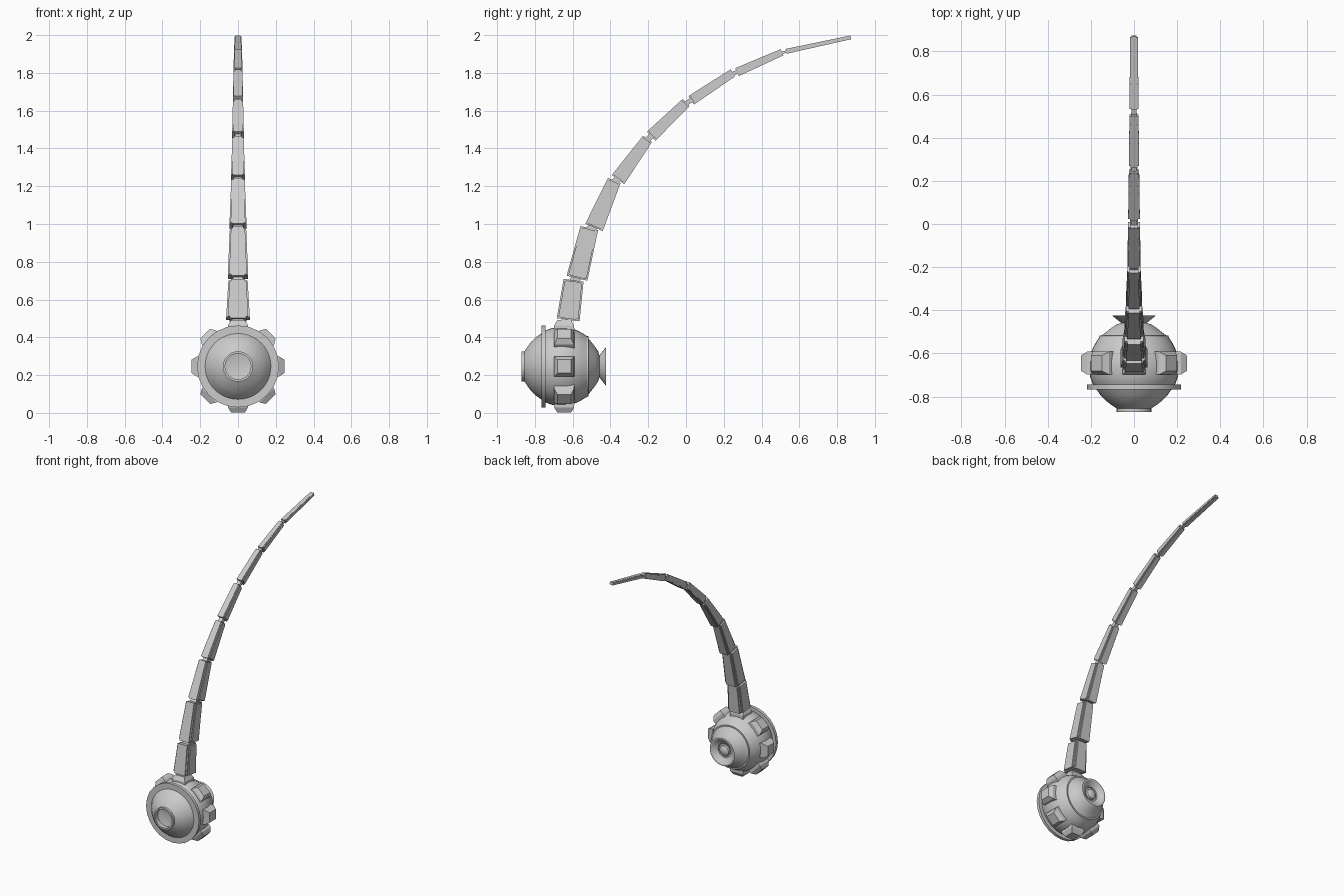
import bpy, bmesh, math
from mathutils import Vector, Matrix

cube = bpy.data.objects.get("Cube")
if cube:
    bpy.data.objects.remove(cube)

grey = bpy.data.materials.new("grey metal")
grey.use_nodes = True
COLOUR = (0.6, 0.6, 0.6, 1)
grey.diffuse_color = COLOUR
grey.node_tree.nodes["Principled BSDF"].inputs["Base Color"].default_value = COLOUR

CENTRE = Vector((0, -0.645, 0.246))


def finish(name, bm, smooth=False):
    bmesh.ops.recalc_face_normals(bm, faces=bm.faces)
    mesh = bpy.data.meshes.new(name)
    bm.to_mesh(mesh)
    bm.free()
    mesh.materials.append(grey)
    obj = bpy.data.objects.new(name, mesh)
    bpy.context.collection.objects.link(obj)
    if smooth:
        bpy.ops.object.select_all(action='DESELECT')
        obj.select_set(True)
        bpy.context.view_layer.objects.active = obj
        bpy.ops.object.shade_smooth_by_angle(angle=math.radians(32))
    return obj


def lathe(name, profile, sides=40, closed=False):
    """Spin (y, radius) points about the body's front-to-back axis."""
    bm = bmesh.new()
    verts = [bm.verts.new((0, y, CENTRE.z + r)) for y, r in profile]
    pairs = list(zip(verts, verts[1:])) + ([(verts[-1], verts[0])] if closed else [])
    edges = [bm.edges.new(p) for p in pairs]
    bmesh.ops.spin(bm, geom=verts + edges, cent=(0, 0, CENTRE.z), axis=(0, 1, 0),
                   angle=2 * math.pi, steps=sides)
    bmesh.ops.remove_doubles(bm, verts=bm.verts, dist=1e-4)
    return finish(name, bm, True)


def add_frustum(bm, base, top, base_size, top_size, side=Vector((1, 0, 0))):
    """Tapered box from base to top; sizes are (along side, across side)."""
    axis = (top - base).normalized()
    other = axis.cross(side)
    rings = []
    for p, (a, b) in ((base, base_size), (top, top_size)):
        rings.append([bm.verts.new(p + side * a / 2 * i + other * b / 2 * j)
                      for i, j in ((-1, -1), (1, -1), (1, 1), (-1, 1))])
    bm.faces.new(rings[0])
    bm.faces.new(rings[1])
    for k in range(4):
        n = (k + 1) % 4
        bm.faces.new((rings[0][k], rings[0][n], rings[1][n], rings[1][k]))


# Round body: recessed nose, front dome, shell and stepped rear dome
lathe("body", [
    (-0.825, 0), (-0.84, 0.068), (-0.872, 0.068), (-0.872, 0.08), (-0.855, 0.08),
    (-0.842, 0.1), (-0.82, 0.13), (-0.795, 0.154), (-0.765, 0.175), (-0.74, 0.192),
    (-0.71, 0.203), (-0.675, 0.209), (-0.64, 0.209), (-0.605, 0.202), (-0.57, 0.188),
    (-0.545, 0.174), (-0.523, 0.16), (-0.517, 0.16), (-0.517, 0.15), (-0.498, 0.125),
    (-0.48, 0.103), (-0.465, 0.08), (-0.458, 0.055), (-0.455, 0)])
lathe("front_rim", [(-0.766, 0.165), (-0.766, 0.217), (-0.744, 0.217), (-0.744, 0.165)],
      24, True)

# Flared rear nozzle with a small core
lathe("rear_nozzle", [(-0.47, 0.055), (-0.46, 0.057), (-0.424, 0.102), (-0.424, 0.092),
                      (-0.45, 0.052), (-0.47, 0.045)], 32, True)
lathe("nozzle_core", [(-0.46, 0.04), (-0.445, 0.036), (-0.436, 0.02), (-0.434, 0)], 24)

# Eight raised blocks around the body
bm = bmesh.new()
for i in range(8):
    a = i * math.pi / 4
    out = Vector((math.cos(a), 0, math.sin(a)))
    add_frustum(bm, CENTRE + out * 0.18, CENTRE + out * 0.217, (0.108, 0.108), (0.106, 0.106),
                Vector((0, 1, 0)))
    add_frustum(bm, CENTRE + out * 0.217, CENTRE + out * 0.245, (0.106, 0.106), (0.072, 0.072),
                Vector((0, 1, 0)))
finish("body_blocks", bm)

# Tail segments: base (y, z), tip (y, z), x widths, depths
SEGMENTS = [
    ((-0.624, 0.493), (-0.595, 0.702), (0.125, 0.102), (0.122, 0.106)),
    ((-0.577, 0.713), (-0.512, 0.978), (0.108, 0.086), (0.113, 0.095)),
    ((-0.487, 0.982), (-0.380, 1.230), (0.090, 0.072), (0.100, 0.072)),
    ((-0.360, 1.235), (-0.204, 1.450), (0.074, 0.060), (0.082, 0.058)),
    ((-0.184, 1.465), (0.000, 1.643), (0.062, 0.054), (0.066, 0.052)),
    ((0.028, 1.655), (0.248, 1.800), (0.054, 0.048), (0.054, 0.044)),
    ((0.270, 1.804), (0.508, 1.909), (0.048, 0.042), (0.046, 0.036)),
    ((0.530, 1.914), (0.872, 1.988), (0.042, 0.036), (0.026, 0.020)),
]
previous = Vector((0, -0.64, 0.47))
for n, (b, t, w, d) in enumerate(SEGMENTS, 1):
    base, top = Vector((0, *b)), Vector((0, *t))
    axis = (top - base).normalized()
    bm = bmesh.new()
    # Crossed bars leave a stepped groove along every corner
    for fw, fd, trim in ((1.0, 0.7, 0.006), (0.7, 1.0, 0.0), (0.87, 0.87, 0.01)):
        add_frustum(bm, base + axis * trim, top - axis * trim,
                    (w[0] * fw, d[0] * fd), (w[1] * fw, d[1] * fd))
    finish(f"tail_segment_{n}", bm)
    # Slim joint to the part before
    bm = bmesh.new()
    size = (w[0] * 0.5, d[0] * 0.45)
    add_frustum(bm, previous, base + axis * 0.02, size, size)
    finish(f"tail_joint_{n}", bm)
    previous = top - axis * 0.02
